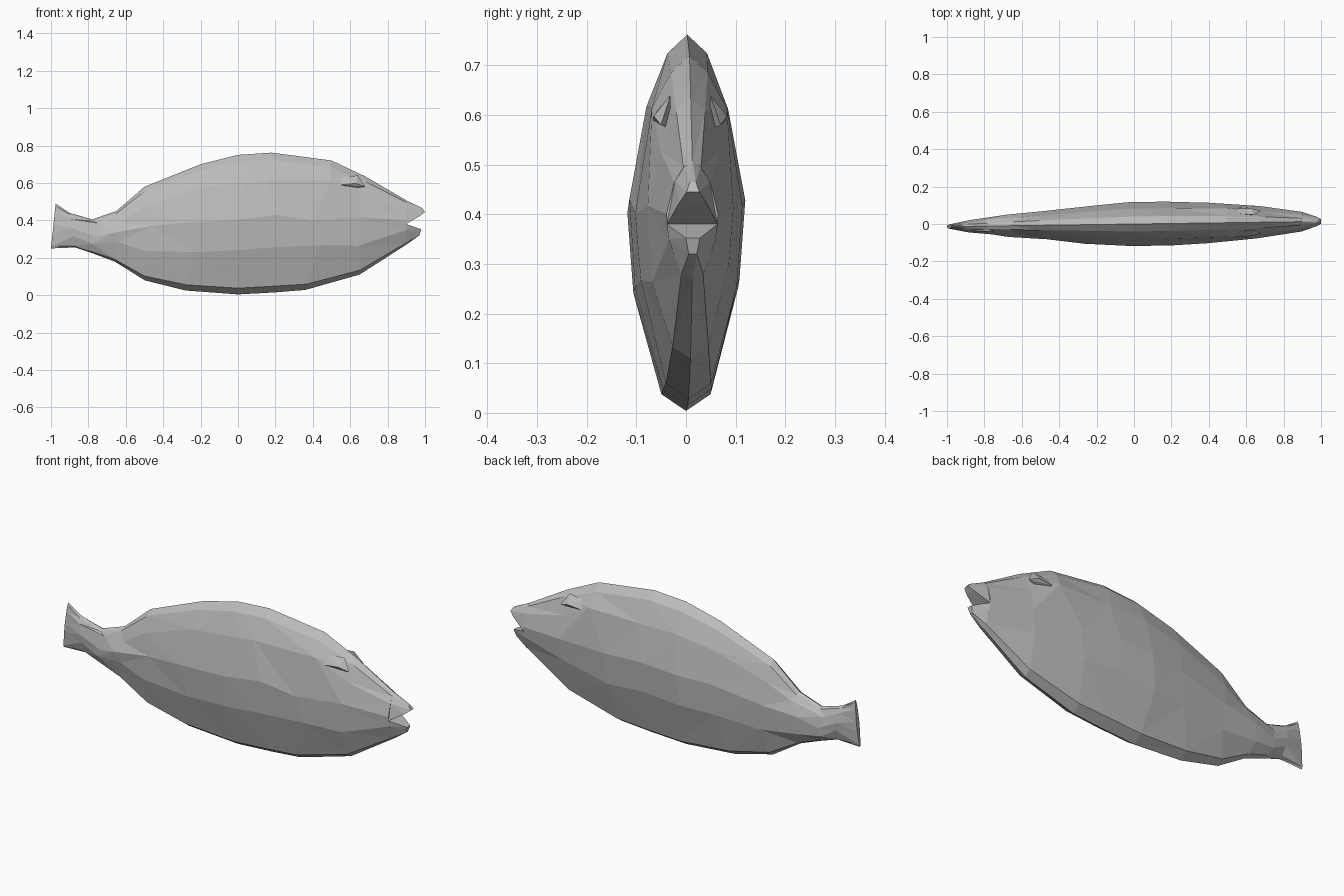
import bpy
import bmesh
import random
from mathutils import Vector

random.seed(4)
if "Cube" in bpy.data.objects:
    bpy.data.objects.remove(bpy.data.objects["Cube"])

grey = bpy.data.materials.new("fish grey")
grey.use_nodes = True
colour = (0.5, 0.5, 0.5, 1)
grey.diffuse_color = colour
grey.node_tree.nodes["Principled BSDF"].inputs["Base Color"].default_value = colour


def finish(name, bm):
    bmesh.ops.recalc_face_normals(bm, faces=bm.faces)
    mesh = bpy.data.meshes.new(name)
    bm.to_mesh(mesh)
    bm.free()
    mesh.materials.append(grey)
    ob = bpy.data.objects.new(name, mesh)
    bpy.context.collection.objects.link(ob)
    return ob


def hull(name, points):
    bm = bmesh.new()
    for p in points:
        bm.verts.new(p)
    bmesh.ops.convex_hull(bm, input=bm.verts)
    return finish(name, bm)


# Half cross-section: height fraction, width fraction
SECTION = [(0.045, 0.42), (0.33, 0.9), (0.55, 1), (0.82, 0.7), (0.95, 0.34)]

# Body stations from tail to cheeks: top x, top z, bottom x, bottom z, half width
STATIONS = [
    (-0.975, 0.49, -1.0, 0.25, 0.012),
    (-0.90, 0.44, -0.87, 0.255, 0.032),
    (-0.78, 0.405, -0.78, 0.225, 0.045),
    (-0.65, 0.45, -0.66, 0.18, 0.06),
    (-0.50, 0.58, -0.50, 0.08, 0.075),
    (-0.20, 0.70, -0.28, 0.025, 0.102),
    (0.0, 0.75, 0.0, 0.004, 0.118),
    (0.18, 0.762, 0.20, 0.015, 0.117),
    (0.50, 0.72, 0.36, 0.028, 0.108),
    (0.68, 0.635, 0.65, 0.11, 0.086),
    (0.90, 0.507, 0.90, 0.27, 0.052),
]


def centre(x):
    return 0.014 * x


# Faceted body with slightly uneven rings
bm = bmesh.new()
rings = []
for i, (xt, zt, xb, zb, w) in enumerate(STATIONS):
    around = [(0, 0)] + SECTION + [(1, 0)] + [(t, -k) for t, k in reversed(SECTION)]
    ring = []
    for t, k in around:
        x, z = xb + (xt - xb) * t, zb + (zt - zb) * t
        if 1 < i < len(STATIONS) - 1 and 0.2 < t < 0.9:
            x += random.uniform(-0.04, 0.04)
            z += random.uniform(-0.02, 0.02)
        ring.append(bm.verts.new((x, centre(x) + k * w, z)))
    rings.append(ring)
for a, b in zip(rings, rings[1:]):
    for j in range(len(a)):
        n = (j + 1) % len(a)
        bm.faces.new((a[j], a[n], b[n], b[j]))
bm.faces.new(rings[0])
bm.faces.new(rings[-1])
bmesh.ops.triangulate(bm, faces=bm.faces, quad_method='SHORT_EDGE')
finish("body", bm)


# Jaws, leaving an open wedge for the mouth
def both_sides(x, z, w):
    return [Vector((x, centre(x) + s * w, z)) for s in (1, -1)]


hull("upper_jaw", both_sides(0.9, 0.38, 0.051) + both_sides(0.9, 0.466, 0.035)
     + both_sides(0.9, 0.495, 0.017) + both_sides(0.9, 0.507, 0.001)
     + both_sides(0.975, 0.425, 0.026)
     + both_sides(1.0, 0.445, 0.013) + both_sides(0.985, 0.465, 0.006))
hull("lower_jaw", both_sides(0.9, 0.38, 0.051) + both_sides(0.9, 0.35, 0.047)
     + both_sides(0.9, 0.28, 0.022) + both_sides(0.9, 0.27, 0.001)
     + both_sides(0.935, 0.367, 0.035)
     + both_sides(0.98, 0.352, 0.014) + both_sides(0.97, 0.32, 0.008))

# Small brow ridge above each eye
for side, name in ((1, "left_brow"), (-1, "right_brow")):
    hull(name, [(x, centre(x) + side * y, z) for x, y, z in (
        (0.55, 0.075, 0.59), (0.63, 0.074, 0.598), (0.68, 0.06, 0.58),
        (0.64, 0.04, 0.64), (0.54, 0.05, 0.63), (0.60, 0.04, 0.57))])
